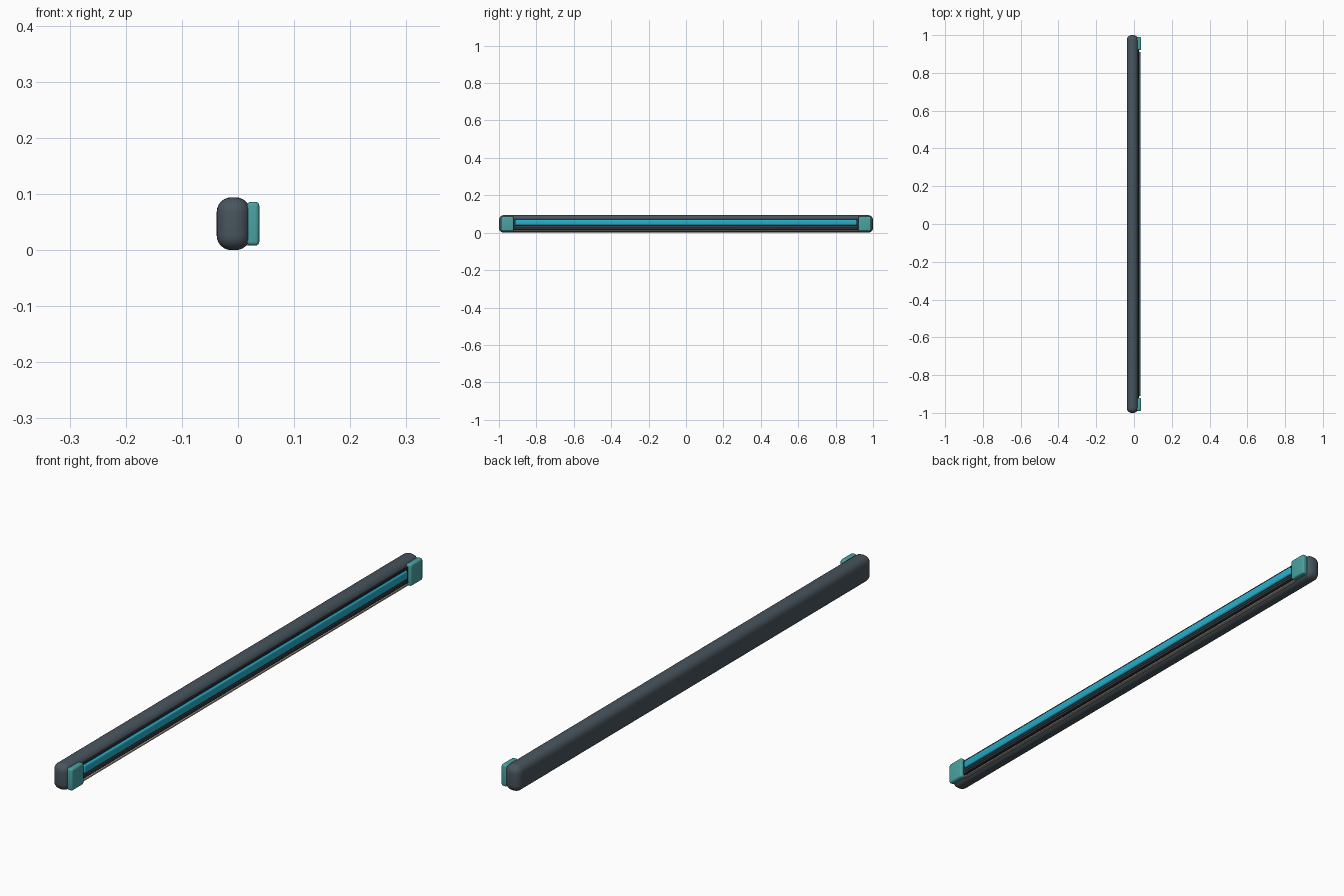
import bpy, math

if "Cube" in bpy.data.objects:
    bpy.data.objects.remove(bpy.data.objects["Cube"])


def material(name, color):
    m = bpy.data.materials.new(name)
    m.diffuse_color = (*color, 1)
    m.use_nodes = True
    m.node_tree.nodes["Principled BSDF"].inputs["Base Color"].default_value = m.diffuse_color
    return m


SLATE = material("slate", (0.065, 0.09, 0.11))
DARK = material("dark", (0.02, 0.028, 0.035))
CYAN = material("cyan", (0.02, 0.42, 0.58))
TEAL = material("teal", (0.07, 0.36, 0.36))
BEIGE = material("beige", (0.45, 0.38, 0.32))


def rounded_box(name, x, y, z, radius, mat, segments=4):
    """Box between the given (min, max) ranges with rounded edges."""
    bpy.ops.mesh.primitive_cube_add(size=1, location=[sum(r) / 2 for r in (x, y, z)])
    ob = bpy.context.object
    ob.name = name
    ob.scale = [r[1] - r[0] for r in (x, y, z)]
    bpy.ops.object.transform_apply(location=False, rotation=False, scale=True)
    bevel = ob.modifiers.new("bevel", "BEVEL")
    bevel.width = radius
    bevel.segments = segments
    bevel.limit_method = 'NONE'
    bpy.ops.object.modifier_apply(modifier="bevel")
    bpy.ops.object.shade_smooth_by_angle(angle=math.radians(40))
    ob.data.materials.append(mat)
    return ob


# Main housing
rounded_box("housing", (-0.038, 0.022), (-1, 1), (0, 0.094), 0.026, SLATE, 6)

# Dark backing panel behind the light strip
rounded_box("backing_panel", (0.012, 0.026), (-0.925, 0.925), (0.018, 0.076), 0.003, DARK, 2)

# Light strip
rounded_box("light_strip", (0.018, 0.034), (-0.912, 0.912), (0.039, 0.069), 0.005, CYAN, 3)

# Thin ribs below the strip
for i, z in enumerate((0.024, 0.032)):
    rounded_box(f"rib_{i + 1}", (0.02, 0.028), (-0.912, 0.912),
                (z - 0.002, z + 0.002), 0.001, SLATE, 2)

# Pale lower trim
rounded_box("lower_trim", (0.008, 0.025), (-0.925, 0.925), (0.008, 0.014), 0.002, BEIGE, 2)

# End clips
for label, s in (("front", -1), ("back", 1)):
    rounded_box(f"{label}_clip", (0.016, 0.038), sorted((s * 0.922, s * 0.99)),
                (0.008, 0.086), 0.007, TEAL, 4)
